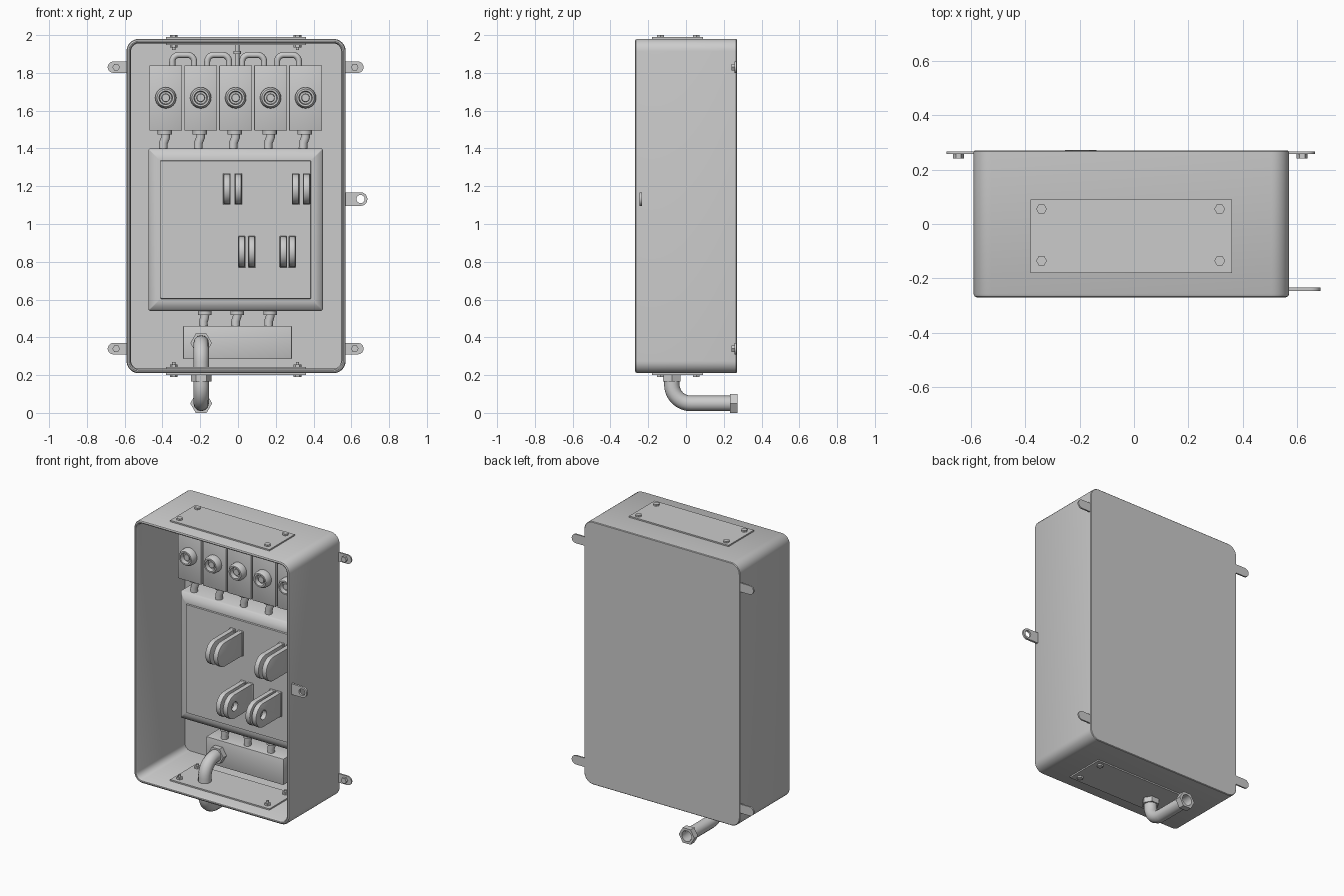
import bpy, bmesh, math
from mathutils import Matrix, Vector

if "Cube" in bpy.data.objects:
    bpy.data.objects.remove(bpy.data.objects["Cube"])


def finish(name, bm, smooth=True):
    bmesh.ops.recalc_face_normals(bm, faces=bm.faces)
    me = bpy.data.meshes.new(name)
    bm.to_mesh(me)
    bm.free()
    ob = bpy.data.objects.new(name, me)
    bpy.context.collection.objects.link(ob)
    if smooth:
        bpy.ops.object.select_all(action='DESELECT')
        ob.select_set(True)
        bpy.context.view_layer.objects.active = ob
        bpy.ops.object.shade_smooth_by_angle(angle=math.radians(35))
    return ob


def box(name, x0, x1, y0, y1, z0, z1, bevel=0):
    bm = bmesh.new()
    bmesh.ops.create_cube(bm, size=1)
    bmesh.ops.scale(bm, vec=(x1 - x0, y1 - y0, z1 - z0), verts=bm.verts)
    bmesh.ops.translate(bm, vec=((x0 + x1) / 2, (y0 + y1) / 2, (z0 + z1) / 2), verts=bm.verts)
    if bevel:
        bmesh.ops.bevel(bm, geom=bm.edges[:], offset=bevel, segments=2, profile=.5, affect='EDGES')
    return finish(name, bm)


def loft(name, rings):
    bm = bmesh.new()
    rows = [[bm.verts.new(p) for p in r] for r in rings]
    n = len(rows[0])
    for a, b in zip(rows, rows[1:]):
        for i in range(n):
            bm.faces.new((a[i], a[(i + 1) % n], b[(i + 1) % n], b[i]))
    bm.faces.new(rows[0])
    bm.faces.new(rows[-1])
    return finish(name, bm)


def round_rect(x0, x1, z0, z1, inset, r, y, seg=8):
    r = max(r - inset, .004)
    x0, x1, z0, z1 = x0 + inset, x1 - inset, z0 + inset, z1 - inset
    pts = []
    for k, (cx, cz) in enumerate([(x1 - r, z1 - r), (x0 + r, z1 - r), (x0 + r, z0 + r), (x1 - r, z0 + r)]):
        for i in range(seg + 1):
            a = math.pi / 2 * (k + i / seg)
            pts.append((cx + r * math.cos(a), y, cz + r * math.sin(a)))
    return pts


def lathe(name, profile, centre, axis='Z', n=24):
    # profile of (radius, height) revolved round the axis
    rot = {'Z': Matrix(), 'Y': Matrix.Rotation(math.radians(-90), 4, 'X')}[axis]
    rings = [[Vector(centre) + rot @ Vector((r * math.cos(t), r * math.sin(t), h))
              for t in (2 * math.pi * i / n for i in range(n))] for r, h in profile]
    return loft(name, rings)


def curve_mesh(name, loops, closed, mat=Matrix(), **props):
    cu = bpy.data.curves.new(name, 'CURVE')
    cu.dimensions = '2D' if closed else '3D'
    for k, v in props.items():
        setattr(cu, k, v)
    for pts in loops:
        s = cu.splines.new('POLY')
        s.points.add(len(pts) - 1)
        s.use_cyclic_u = closed
        for p, c in zip(s.points, pts):
            p.co = (*c, 0, 1) if len(c) == 2 else (*c, 1)
    tmp = bpy.data.objects.new('tmp', cu)
    bpy.context.collection.objects.link(tmp)
    me = bpy.data.meshes.new_from_object(tmp.evaluated_get(bpy.context.evaluated_depsgraph_get()))
    bpy.data.objects.remove(tmp)
    bm = bmesh.new()
    bm.from_mesh(me)
    bmesh.ops.remove_doubles(bm, verts=bm.verts, dist=1e-5)
    bm.transform(mat)
    return finish(name, bm)


def tube(name, pts, r, fillet, caps=True):
    pts = [Vector(p) for p in pts]
    path = [pts[0]]
    for a, b, c in zip(pts, pts[1:], pts[2:]):
        p, q = b + (a - b).normalized() * fillet, b + (c - b).normalized() * fillet
        o = p + q - b
        for i in range(9):
            t = math.pi / 2 * i / 8
            path.append(o + (p - o) * math.cos(t) + (q - o) * math.sin(t))
    path.append(pts[-1])
    return curve_mesh(name, [path], False, bevel_depth=r, bevel_resolution=4, use_fill_caps=caps)


def circle(cx, cy, r, n=20):
    return [(cx + r * math.cos(2 * math.pi * i / n), cy + r * math.sin(2 * math.pi * i / n)) for i in range(n)]


def tongue(x0, x1, z, r):
    # strip from x0 with a round end touching x1
    d = 1 if x1 > x0 else -1
    arc = [(x1 - d * r + d * r * math.cos(t), z + r * math.sin(t))
           for t in (math.pi * (i / 12 - .5) for i in range(13))]
    return [(x0, z - r)] + arc + [(x0, z + r)]


def xz_plate(y):
    return Matrix.Translation((0, y, 0)) @ Matrix.Rotation(math.pi / 2, 4, 'X')


def yz_plate(x):
    return Matrix.Translation((x, 0, 0)) @ Matrix(((0, 0, 1, 0), (1, 0, 0, 0), (0, 1, 0, 0), (0, 0, 0, 1)))


# open-fronted housing
steps = [(.004, .27), (0, .266), (0, -.258), (.004, -.266), (.012, -.27), (.018, -.268),
         (.024, -.258), (.024, .245)]
loft('housing', [round_rect(-.59, .57, .21, 1.98, i, .065, y) for i, y in steps])

# wall mounting lugs with bolts
for z in (.34, 1.83):
    for x0, x1, xb in ((-.58, -.69, -.645), (.56, .665, .618)):
        curve_mesh('mounting_lug', [tongue(x0, x1, z, .03)], True, xz_plate(.262), extrude=.005, fill_mode='BOTH')
        lathe('lug_bolt', [(.02, -.018), (.02, 0)], (xb, .258, z), 'Y', 6)
# latch eye near the front
curve_mesh('latch_eye', [tongue(.56, .685, 1.132, .036), circle(.649, 1.132, .022)], True,
           xz_plate(-.24), extrude=.007, fill_mode='BOTH')

# gland plates, top and bottom, clamped through the wall
for label, zw, s in (('top', 1.98, 1), ('bottom', .21, -1)):
    for a, b in ((-.004, .009), (-.033, -.02)):
        lo, hi = sorted((zw + s * a, zw + s * b))
        box(label + '_gland_plate', -.38, .36, -.18, .09, lo, hi)
    for x in (-.34, .315):
        for y in (-.135, .055):
            lathe(label + '_plate_bolt', [(.02, s * .008), (.02, s * .02)], (x, y, zw), n=6)
            lathe(label + '_plate_nut', [(.02, -s * .045), (.02, -s * .03)], (x, y, zw), n=6)
            lathe(label + '_plate_stud', [(.009, -s * .06), (.009, 0)], (x, y, zw), n=12)

# row of five fuse holders with ring caps
for i in range(5):
    x = -.3825 + i * .185
    box('fuse_holder', x - .087, x + .087, .03, .248, 1.495, 1.84, .003)
    lathe('fuse_cap', [(.056, 0), (.056, -.03), (.046, -.048), (.036, -.048), (.032, -.02), (.022, -.02),
                       (.02, -.034)], (x, .032, 1.668), 'Y')
    # outgoing lead and its collar
    lathe('lead_collar', [(.038, -.022), (.038, .002)], (x - .005, .1, 1.495), n=16)
    lead = [(x, .1, 1.49), (x, .1, 1.46), (x - .012, .1, 1.43), (x - .014, .1, 1.38)]
    curve_mesh('fuse_lead', [lead], False, bevel_depth=.023, bevel_resolution=4)
    # jumper loop to the next holder
    if i < 4:
        m = x + .0925
        tube('jumper_loop', [(m - .058, .12, 1.835), (m - .058, .12, 1.895), (m + .058, .12, 1.895),
                             (m + .058, .12, 1.835)], .016, .035)
lathe('supply_rod', [(.012, 0), (.012, .115)], (-.005, .1, 1.84), n=12)
lathe('supply_rod_collar', [(.02, .06), (.02, .075)], (-.005, .1, 1.84), n=12)

# main switch panel with bevelled rim and raised cover
steps = [(0, .248), (0, .07), (.008, .058), (.028, .047), (.04, .04), (.064, .04), (.066, .03)]
loft('switch_panel', [round_rect(-.475, .45, .54, 1.4, i, .012, y, 3) for i, y in steps])

# paired switch blades; the lower ones are pierced
for z, xs in ((1.185, (-.059, .001, .305, .363)), (.853, (.02, .073, .24, .287))):
    for x in xs:
        hole = [circle(-.16, z, .035)] if z < 1 else []
        curve_mesh('switch_blade', [tongue(.035, -.237, z, .076)] + hole, True, yz_plate(x),
                   extrude=.012, bevel_depth=.005, bevel_resolution=1, fill_mode='BOTH')
        box('blade_foot', x - .02, x + .02, .018, .036, z - .083, z + .083, .004)

# terminal block and its leads
box('terminal_block', -.29, .285, .075, .248, .285, .46, .003)
for x in (-.175, -.005, .17):
    lathe('terminal_collar', [(.036, -.022), (.036, .005)], (x, .12, .54), n=16)
    lead = [(x, .12, .54), (x, .12, .51), (x - .008, .12, .485), (x - .008, .12, .45)]
    curve_mesh('terminal_lead', [lead], False, bevel_depth=.023, bevel_resolution=4)

# conduit from the block, through the floor and out to the back
cx, cy = -.195, -.075
tube('conduit', [(cx, .08, .37), (cx, cy, .37), (cx, cy, .05), (cx, .262, .05)], .041, .1, False)
lathe('inner_conduit_nut', [(.057, 0), (.057, .035)], (cx, .04, .37), 'Y', 6)
lathe('floor_conduit_nut', [(.054, 0), (.054, .035)], (cx, cy, .166), n=6)
curve_mesh('outlet_nut', [circle(cx, .0505, .058, 6), circle(cx, .0505, .036)], True,
           xz_plate(.252), extrude=.02, fill_mode='BOTH')
